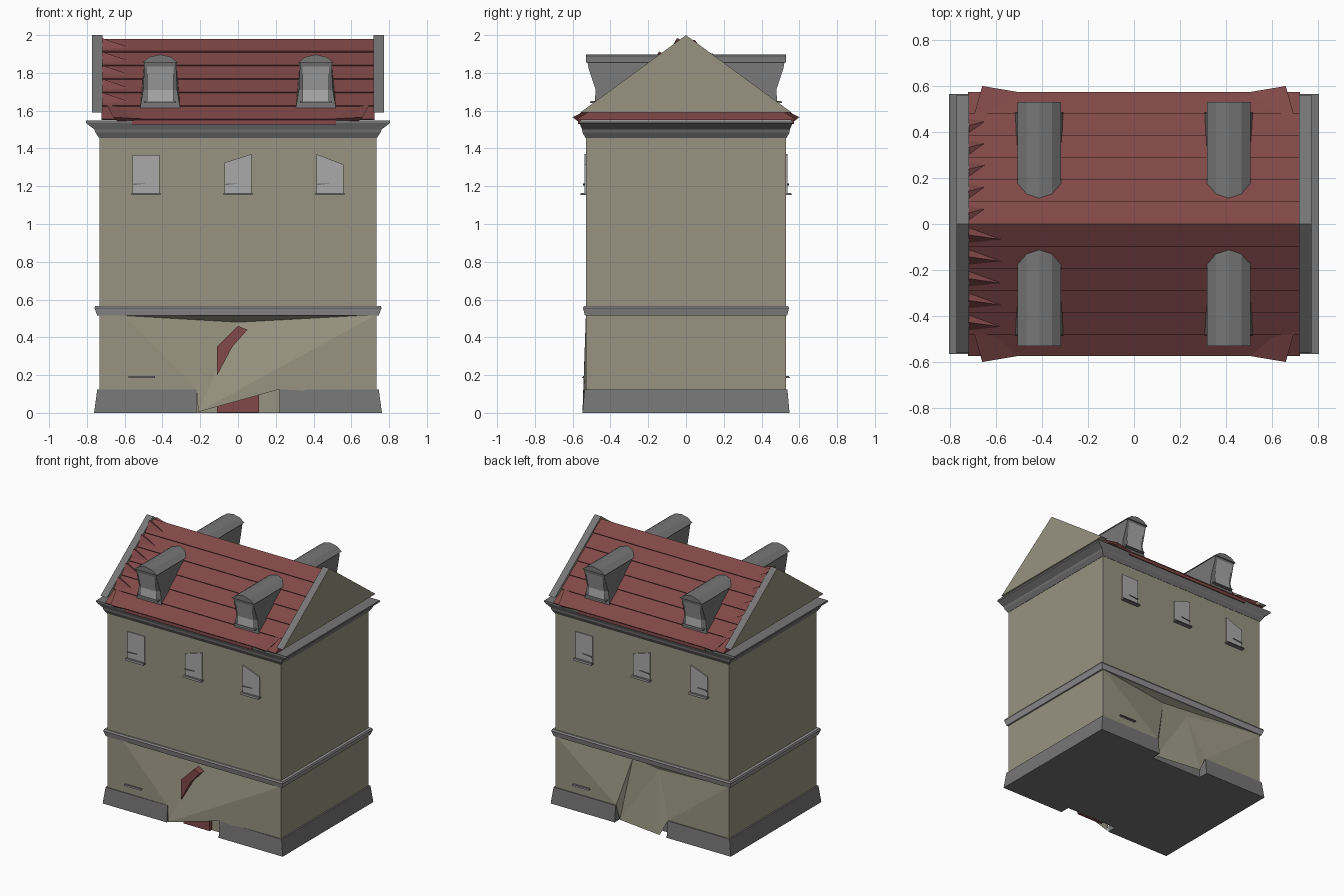
import bpy
from mathutils import Vector

cube = bpy.data.objects.get("Cube")
if cube:
    bpy.data.objects.remove(cube)


def material(name, r, g, b):
    m = bpy.data.materials.new(name)
    m.use_nodes = True
    m.diffuse_color = (r, g, b, 1)
    m.node_tree.nodes["Principled BSDF"].inputs["Base Color"].default_value = (r, g, b, 1)
    return m


PLASTER = material("khaki_plaster", .31, .295, .22)
STONE = material("grey_stone", .18, .18, .18)
TRIM = material("light_stone", .29, .29, .30)
GLASS = material("window_grey", .40, .40, .40)
RED = material("red_tile", .22, .065, .065)


def make(name, verts, faces, *mats):
    me = bpy.data.meshes.new(name)
    me.from_pydata(verts, [], faces)
    for m in mats:
        me.materials.append(m)
    ob = bpy.data.objects.new(name, me)
    bpy.context.collection.objects.link(ob)
    return ob


def fix_normals(ob):
    import bmesh
    bm = bmesh.new()
    bm.from_mesh(ob.data)
    bmesh.ops.recalc_face_normals(bm, faces=bm.faces)
    bm.to_mesh(ob.data)
    bm.free()
    return ob


def loft(name, rings, *mats):
    """Closed solid through rings that share one vertex count."""
    n = len(rings[0])
    verts = [v for ring in rings for v in ring]
    faces = [list(range(n)), list(range(len(verts) - n, len(verts)))]
    for r in range(len(rings) - 1):
        for i in range(n):
            j = (i + 1) % n
            faces.append([r * n + i, r * n + j, (r + 1) * n + j, (r + 1) * n + i])
    return fix_normals(make(name, verts, faces, *mats))


def along_x(name, prof, x0, x1, *mats):
    return loft(name, [[(x, y, z) for y, z in prof] for x in (x0, x1)], *mats)


def along_y(name, prof, y0, y1, *mats):
    return loft(name, [[(x, y, z) for x, z in prof] for y in (y0, y1)], *mats)


def rect(hx, hy, z):
    return [(-hx, -hy, z), (hx, -hy, z), (hx, hy, z), (-hx, hy, z)]


# Main walls and horizontal mouldings
WX, WY = .733, .53
loft("upper_walls", [rect(WX, WY, .52), rect(WX, WY, 1.48)], PLASTER)
loft("string_course", [rect(.745, .535, .515), rect(.76, .545, .555), rect(.755, .54, .567)], TRIM)
loft("cornice", [rect(.735, .532, 1.455), rect(.755, .548, 1.485), rect(.76, .55, 1.5),
                 rect(.805, .565, 1.535), rect(.805, .565, 1.548)], STONE)

# Plinth with a door notch at the front and back
nx, nd = .22, .47


def plinth_ring(hx, hy, z):
    half = [(-hx, -hy), (-nx, -hy), (-nx, -nd), (nx, -nd), (nx, -hy), (hx, -hy)]
    return [(x, y, z) for x, y in half] + [(-x, -y, z) for x, y in half]


loft("plinth", [plinth_ring(.762, .548, 0), plinth_ring(.745, .537, .125)], STONE)

# Side walls of the ground floor
for s, side in ((1, "left"), (-1, "right")):
    make("ground_wall_" + side, [(s * WX, -WY, .1), (s * WX, WY, .1), (s * WX, WY, .52),
                                 (s * WX, -WY, .52)], [[0, 1, 2, 3][::s]], PLASTER)

# Warped ground floor front, sinking in under the string course
make("ground_wall_front", [(-WX, -WY, .1), (-WX, -WY, .52), (-.6, -WY, .515), (0, -.47, .48),
                           (WX, -WY, .52), (WX, -WY, .1), (nx, -.54, .125), (-.21, -.548, .005),
                           (-nx, -.535, .125)],
     [[0, 8, 2, 1], [8, 3, 2], [8, 7, 3], [7, 4, 3], [7, 6, 4], [6, 5, 4], [2, 3, 4]], PLASTER)
# Caved-in ground floor back
make("ground_wall_back", [(WX, WY, .1), (WX, WY, .52), (.12, .47, .49), (-.1, .47, .46),
                          (-WX, WY, .52), (-WX, WY, .1), (-nx, WY, .125), (-.16, .548, .005),
                          (.21, .5, .005), (nx, WY, .125)],
     [[0, 9, 1], [9, 2, 1], [9, 8, 2], [8, 3, 2], [8, 7, 3], [7, 6, 3], [6, 4, 3],
      [6, 5, 4], [1, 2, 4], [2, 3, 4]], PLASTER)

# Door: step panel in the notch and the leaf showing through the wall
loft("door_base", [[(x, y, z) for x, y in ((-.11, -.5), (.11, -.5), (.11, -.46), (-.11, -.46))]
                   for z in (.003, .11)], RED)
make("notch_wall", [(-nx, -.472, 0), (nx, -.472, 0), (nx, -.472, .13), (-nx, -.472, .13)],
     [[0, 1, 2, 3]], PLASTER)
along_y("door_leaf", [(-.11, .2), (-.03, .35), (.05, .44), (0, .46), (-.11, .35)],
        -.533, -.47, RED)

# Stepped tile roof
ROWS, RIDGE, EAVE, EY = 6, 1.98, 1.55, .57


def slope(t, lift=0.0):
    return EY * t + lift * .6, RIDGE + (EAVE - RIDGE) * t + lift * .8


half = [slope(0)]
for i in range(1, ROWS + 1):
    half += [slope(i / ROWS, .008), slope(i / ROWS)]
prof = half + [(-y, z) for y, z in half[:0:-1]]
along_x("tile_roof", prof, -.722, .722, RED)

# Ragged tiles along one verge
for i in range(ROWS - 1):
    a, b, c = (slope((i + k) / ROWS) for k in (.15, .95, .75))
    top = slope((i + .3) / ROWS, .032)
    for s, reach in ((-1, .17), (1, .09)):
        v = [(-.72, s * a[0], a[1]), (-.72, s * b[0], b[1]), (-.72 + reach, s * c[0], c[1]),
             (-.72, s * top[0], top[1] if s < 0 else a[1] + .005)]
        fix_normals(make("ragged_tile", v, [[0, 1, 2], [0, 1, 3], [1, 2, 3], [0, 2, 3]], RED))

# Curled eave corners
for sx in (-1, 1):
    for sy in (-1, 1):
        v = [(sx * .42, sy * .56, 1.552), (sx * .66, sy * .6, 1.565), (sx * .70, sy * .46, 1.64),
             (sx * .64, sy * .575, 1.545)]
        fix_normals(make("eave_corner", v, [[0, 1, 2], [0, 1, 3], [1, 2, 3], [0, 2, 3]], RED))
for s, side in ((-1, "front"), (1, "back")):
    along_x("eave_strip_" + side, [(s * .53, 1.535), (s * .572, 1.528), (s * .57, 1.558)],
            -.56, .52, RED)

# Gable ends with plaster faces and stone copings
for s, side in ((1, "left"), (-1, "right")):
    g = along_x("gable_" + side, [(-.56, 1.59), (.56, 1.59), (0, 2)], s * .718, s * .772,
                PLASTER, STONE)
    for p in g.data.polygons:
        p.material_index = 1 if p.normal.z > .3 else 0

# Dormers
for sx in (-1, 1):
    for sy, side in ((-1, "front"), (1, "back")):
        cx = sx * .412
        cheek = [(.522, 1.86, .085), (.515, 1.82, .085), (.478, 1.71, .09), (.487, 1.60, .108),
                 (.35, 1.66, .108), (.13, 1.86, .085)]
        loft("dormer_body_" + side, [[(cx + k * w, sy * y, z) for y, z, w in cheek]
                                     for k in (-1, 1)], STONE)
        cap = [(-.095, 1.855), (-.055, 1.885), (0, 1.897), (.055, 1.885), (.095, 1.855)]
        along_y("dormer_roof_" + side, [(cx + x, z) for x, z in cap], sy * .53, sy * .1, STONE)
        rows = [(.499, 1.645), (.492, 1.71), (.525, 1.835)]
        make("dormer_window_" + side, [(cx + k * .07, sy * y, z) for y, z in rows for k in (-1, 1)],
             [[0, 1, 3, 2][::-sy], [2, 3, 5, 4][::-sy]], GLASS)
        along_x("dormer_sill_" + side, [(sy * .47, 1.64), (sy * .51, 1.64), (sy * .505, 1.65),
                                        (sy * .47, 1.65)], cx - .085, cx + .085, STONE)

# Upper windows: pane plate, sill and one loose glazing bar
TOPS = ((1.365, 1.365), (1.325, 1.37), (1.37, 1.315))
for sy, side in ((-1, "front"), (1, "back")):
    for k, (za, zb) in enumerate(TOPS):
        cx = -sy * (k - 1) * .487
        f = -sy
        pane = [(cx - f * .072, 1.16), (cx + f * .072, 1.16), (cx + f * .072, zb),
                (cx - f * .072, za)]
        along_y("window_" + side, pane, sy * .53, sy * .538, GLASS)
        along_x("window_sill_" + side, [(sy * .53, 1.153), (sy * .562, 1.153),
                                        (sy * .555, 1.165), (sy * .53, 1.165)],
                cx - .077, cx + .077, STONE)
        along_y("glazing_bar_" + side, [(cx - .07, 1.205), (cx + .01, 1.215), (cx - .07, 1.213)],
                sy * .53, sy * .545, STONE)
    along_x("ground_sill_" + side, [(sy * .52, .185), (sy * .55, .185), (sy * .545, .194),
                                    (sy * .52, .194)], sy * .44, sy * .58, STONE)
